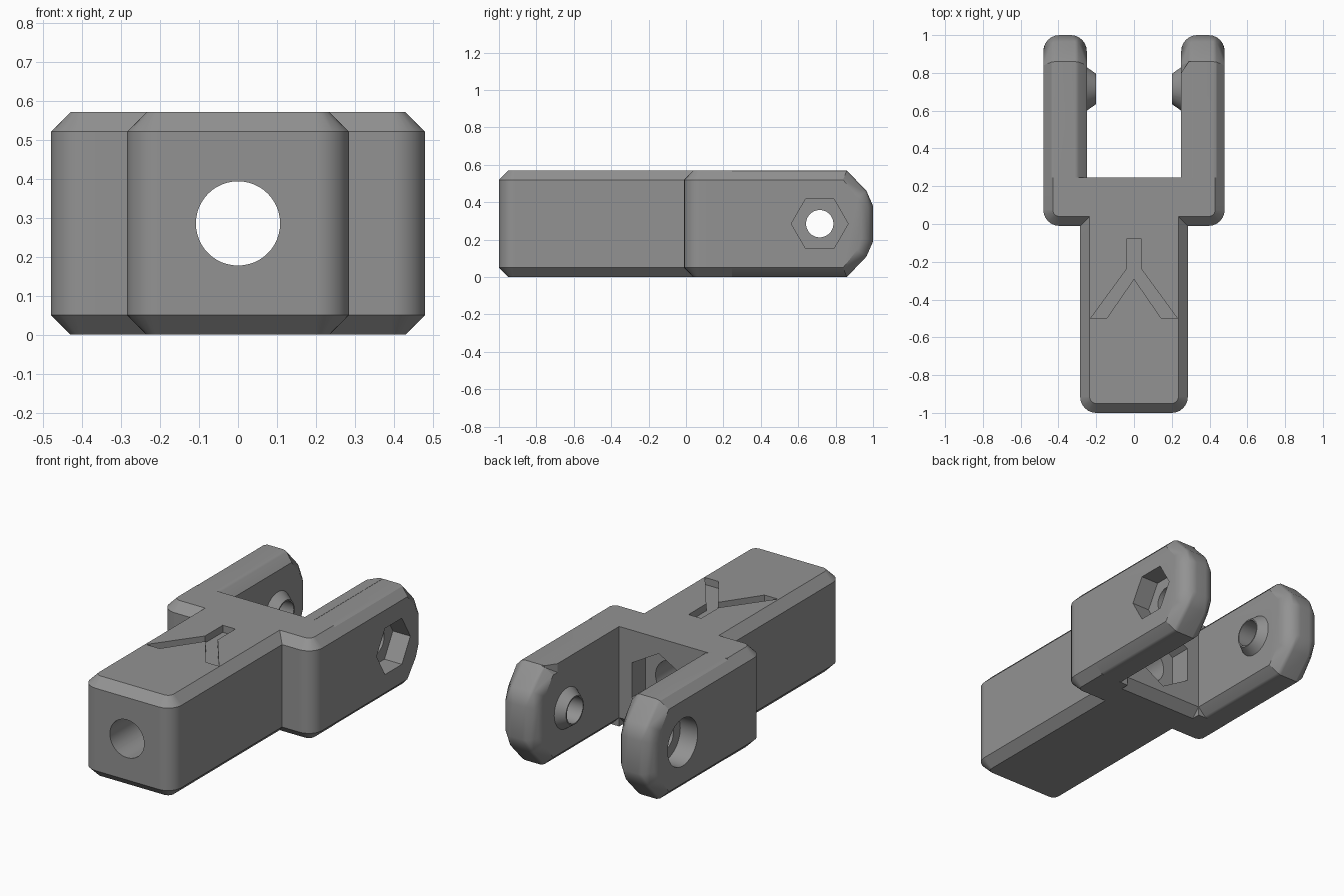
import bpy, bmesh, math
from mathutils import Vector

if "Cube" in bpy.data.objects:
    bpy.data.objects.remove(bpy.data.objects["Cube"])

H, CH, R = 0.57, 0.05, 0.085      # height, chamfer, corner radius
ARC = [math.radians(a) for a in range(0, 91, 15)]

grey = bpy.data.materials.new("grey_plastic")
grey.diffuse_color = (0.29, 0.29, 0.29, 1)
grey.use_nodes = True
grey.node_tree.nodes["Principled BSDF"].inputs["Base Color"].default_value = grey.diffuse_color


def finish(name, bm):
    bmesh.ops.recalc_face_normals(bm, faces=bm.faces[:])
    me = bpy.data.meshes.new(name)
    bm.to_mesh(me)
    bm.free()
    me.materials.append(grey)
    ob = bpy.data.objects.new(name, me)
    bpy.context.collection.objects.link(ob)
    return ob


def hull(name, pts):
    """Convex solid around a set of points."""
    bm = bmesh.new()
    for p in pts:
        bm.verts.new(p)
    bmesh.ops.remove_doubles(bm, verts=bm.verts[:], dist=1e-5)
    res = bmesh.ops.convex_hull(bm, input=bm.verts[:])
    loose = [v for v in bm.verts if not v.link_faces]
    bmesh.ops.delete(bm, geom=loose, context='VERTS')
    bmesh.ops.dissolve_limit(bm, angle_limit=0.01, verts=bm.verts[:], edges=bm.edges[:])
    return finish(name, bm)


def prism(name, outline, z0, z1):
    """Plan outline extruded upward."""
    bm = bmesh.new()
    face = bm.faces.new([bm.verts.new((x, y, z0)) for x, y in outline])
    ext = bmesh.ops.extrude_face_region(bm, geom=[face])
    for v in ext["geom"]:
        if isinstance(v, bmesh.types.BMVert):
            v.co.z = z1
    return finish(name, bm)


def tube(name, axis, a, b, ra, rb, n, other):
    """Cylinder, cone or hexagon along x or y, from a to b, at height H/2."""
    pts = []
    for pos, r in ((a, ra), (b, rb)):
        for i in range(n):
            t = 2 * math.pi * i / n
            c, s = r * math.cos(t), r * math.sin(t)
            pts.append((pos, other + c, H / 2 + s) if axis == 'x'
                       else (other + s, pos, H / 2 + c))
    return hull(name, pts)


def block(name, w, y0, y1):
    """Chamfered bar with rounded vertical corners at its front end."""
    pts = []
    for inset, z in ((CH, 0), (0, CH), (0, H - CH), (CH, H)):
        for s in (-1, 1):
            for a in ARC:
                pts.append((s * (w - R + (R - inset) * math.cos(a)),
                            y0 + R - (R - inset) * math.sin(a), z))
            pts.append((s * (w - inset), y1, z))
    return hull(name, pts)


def prong(name, side):
    """Fork arm with chamfered edges and a rounded, sloped tip."""
    pts = []
    for a in ARC:
        k, yi = R * (1 - math.cos(a)), R * (1 - math.sin(a))
        zi = max(0, CH - k)
        t = zi / CH
        prof = [(0.15, H - zi), (0.86 - 0.02 * t, H - zi),
                (0.965 - 0.05 * t, 0.46 - 0.035 * t), (1 - yi, 0.38 - 0.02 * t)]
        for s in (-1, 1):
            x = side * 0.365 + s * (0.115 - k)
            for y, z in prof:
                pts += [(x, y, z), (x, y, H - z)]
    return hull(name, pts)


def combine(body, other, op):
    m = body.modifiers.new("join", 'BOOLEAN')
    m.operation, m.solver, m.object = op, 'EXACT', other
    dg = bpy.context.evaluated_depsgraph_get()
    me = bpy.data.meshes.new_from_object(body.evaluated_get(dg))
    body.modifiers.clear()
    body.data = me
    bpy.data.objects.remove(other)


# stem, crossbar and fork arms
body = block("clevis_body", 0.285, -1.0, 0.12)
adds = [block("crossbar", 0.48, -0.01, 0.245)]
for s in (-1, 1):
    adds.append(prong("fork_arm", s))
# square upper inner edge on one arm
adds.append(prism("inner_edge", [(0.25, 0.2), (0.31, 0.2), (0.31, 0.86),
                                 (0.29, 0.86), (0.25, 0.8)], 0.3, H))
# conical bosses around the pivot hole
for s in (-1, 1):
    adds.append(tube("pivot_boss", 'x', s * 0.27, s * 0.20, 0.129, 0.08, 48, 0.715))
for ob in adds:
    combine(body, ob, 'UNION')

cuts = [
    # pivot hole, round recess and hexagonal nut recess
    tube("pivot_hole", 'x', -1, 1, 0.073, 0.073, 48, 0.715),
    tube("round_recess", 'x', -0.6, -0.37, 0.135, 0.135, 48, 0.715),
    tube("nut_recess", 'x', 0.37, 0.6, 0.152, 0.152, 6, 0.715),
    # lengthwise bolt hole and its hexagonal recess
    tube("bolt_hole", 'y', -1.2, 0.4, 0.108, 0.108, 48, 0),
    tube("bolt_recess", 'y', 0.12, 0.4, 0.197, 0.197, 6, 0),
    # lower chamfer at the root of the slot
    hull("slot_chamfer", [(x, y, z) for x in (-0.25, 0.25)
                          for y, z in ((0.185, -0.01), (0.255, -0.01), (0.255, 0.06))]),
    # direction groove in the top of the stem
    prism("direction_groove", [(-0.04, -0.08), (-0.04, -0.24), (-0.23, -0.5), (-0.145, -0.5),
                               (0, -0.29), (0.145, -0.5), (0.23, -0.5), (0.04, -0.24),
                               (0.04, -0.08)], H - 0.04, H + 0.1),
]
for ob in cuts:
    combine(body, ob, 'DIFFERENCE')

# smooth rounded corners, crisp chamfers
bpy.ops.object.select_all(action='DESELECT')
body.select_set(True)
bpy.context.view_layer.objects.active = body
bpy.ops.object.shade_smooth_by_angle(angle=math.radians(25))
wn = body.modifiers.new("even_shading", 'WEIGHTED_NORMAL')
wn.keep_sharp = True
